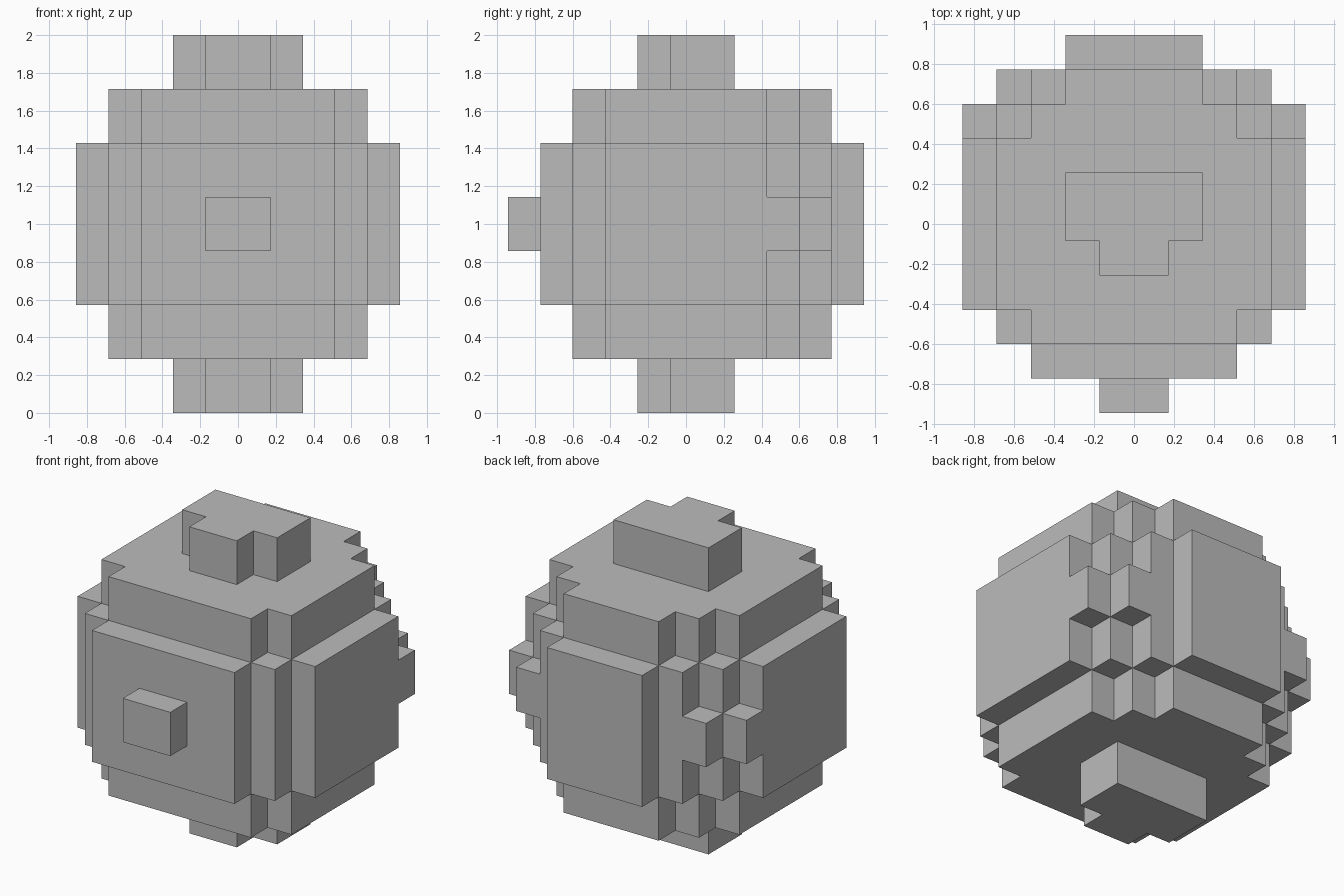
import bpy
import bmesh

cube = bpy.data.objects.get("Cube")
if cube:
    bpy.data.objects.remove(cube, do_unlink=True)

CELL = 12 / 70    # block width and depth
LAYER = 2 / 7     # block height

grey = bpy.data.materials.new("plain_grey")
grey.use_nodes = True
grey.diffuse_color = (0.5, 0.5, 0.5, 1)
grey.node_tree.nodes["Principled BSDF"].inputs["Base Color"].default_value = (0.5, 0.5, 0.5, 1)


def prism(name, outline, low, high):
    """Extrude a counter-clockwise outline, in blocks, between two layers."""
    bm = bmesh.new()
    verts = [bm.verts.new((x * CELL, y * CELL, low * LAYER)) for x, y in outline]
    base = bm.faces.new(verts)
    top = bmesh.ops.extrude_face_region(bm, geom=[base], use_keep_orig=True)
    moved = [v for v in top["geom"] if isinstance(v, bmesh.types.BMVert)]
    bmesh.ops.translate(bm, verts=moved, vec=(0, 0, (high - low) * LAYER))
    bmesh.ops.recalc_face_normals(bm, faces=bm.faces)
    mesh = bpy.data.meshes.new(name)
    bm.to_mesh(mesh)
    bm.free()
    mesh.materials.append(grey)
    obj = bpy.data.objects.new(name, mesh)
    bpy.context.collection.objects.link(obj)
    return obj


def stepped(front, rows):
    """Symmetric stepped outline from (half width, back edge) rows."""
    right = []
    y = front
    for half, back in rows:
        right += [(half, y), (half, back)]
        y = back
    return right + [(-x, y) for x, y in reversed(right)]


middle = stepped(-4.5, [(3, -3.5), (4, -2.5), (5, 2.5), (4, 3.5), (3, 4.5), (2, 5.5)])
shoulder = stepped(-3.5, [(3, -2.5), (4, 2.5), (3, 3.5), (2, 4.5)])
cap = stepped(-1.5, [(1, -0.5), (2, 1.5)])

# Stacked tiers of the round body
prism("bottom_cap", cap, 0, 1)
prism("lower_tier", shoulder, 1, 2)
prism("middle_tier", middle, 2, 5)
prism("upper_tier", shoulder, 5, 6)
prism("top_cap", cap, 6, 7)

# Front stub
prism("front_stub", stepped(-5.5, [(1, -4.5)]), 3, 4)

# Single blocks filling the back corners
for side, sign in (("left", 1), ("right", -1)):
    for part, x, y in (("inner", 3, 3.5), ("outer", 4, 2.5)):
        block = [(x, y), (x + 1, y), (x + 1, y + 1), (x, y + 1)]
        prism(f"{side}_{part}_corner_block", [(sign * px, py) for px, py in block], 3, 4)
